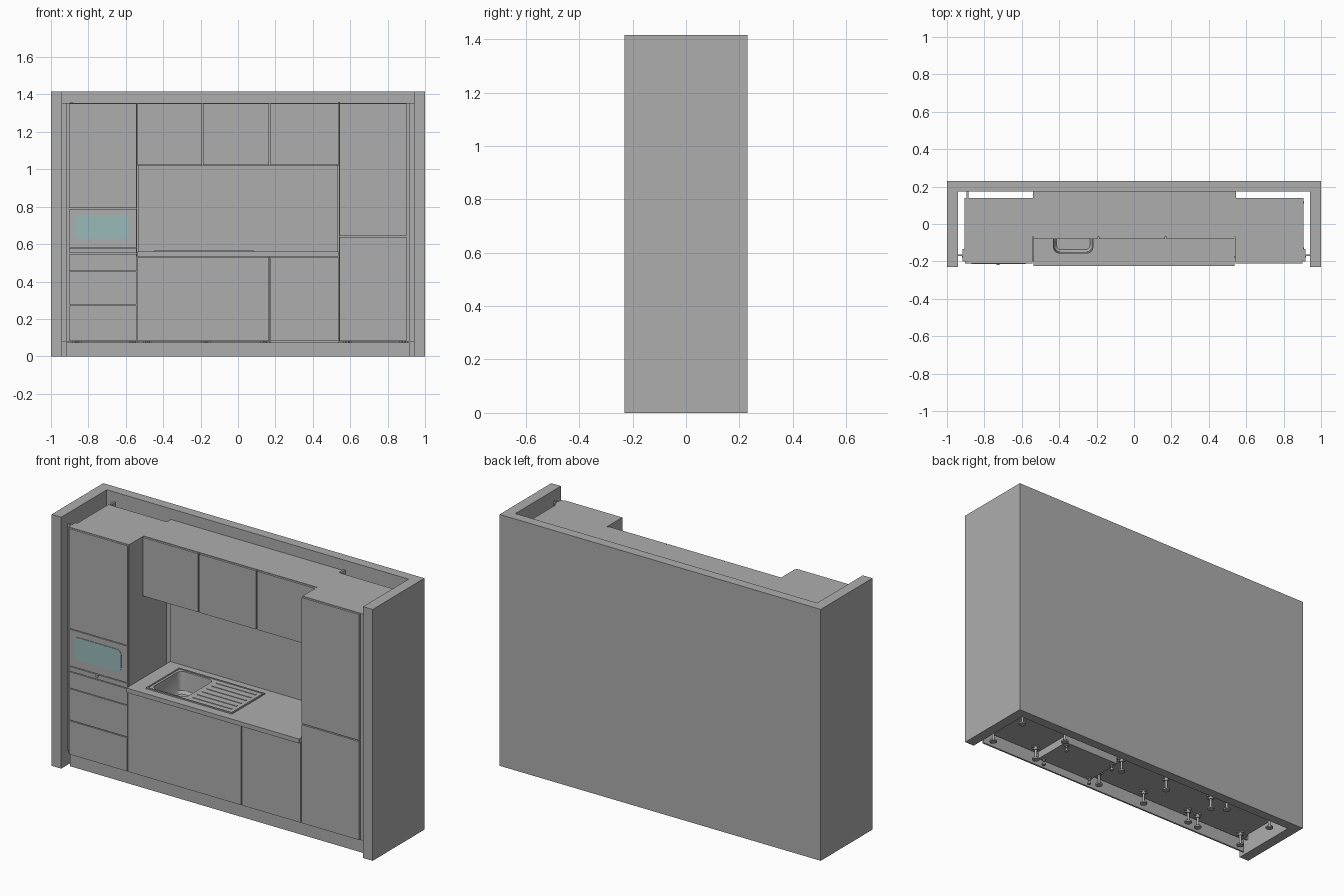
import bpy, bmesh, math

cube = bpy.data.objects.get("Cube")
if cube:
    bpy.data.objects.remove(cube, do_unlink=True)


def material(name, rgb):
    m = bpy.data.materials.new(name)
    m.use_nodes = True
    m.diffuse_color = (*rgb, 1)
    m.node_tree.nodes["Principled BSDF"].inputs["Base Color"].default_value = (*rgb, 1)
    return m


GREY = material("plain grey", (0.42, 0.42, 0.42))
TEAL = material("pale teal glass", (0.32, 0.49, 0.49))


def finish(name, bm, mat=GREY):
    bmesh.ops.recalc_face_normals(bm, faces=bm.faces)
    me = bpy.data.meshes.new(name)
    bm.to_mesh(me)
    bm.free()
    me.materials.append(mat)
    ob = bpy.data.objects.new(name, me)
    bpy.context.collection.objects.link(ob)
    return ob


def add_box(bm, x, y, z):
    v = bmesh.ops.create_cube(bm, size=1)["verts"]
    for p in v:
        p.co = [r[0] if c < 0 else r[1] for c, r in zip(p.co, (x, y, z))]
    return v


def box(name, x, y, z, open_top=False):
    bm = bmesh.new()
    add_box(bm, x, y, z)
    if open_top:
        top = [f for f in bm.faces if all(v.co.z > z[1] - 1e-5 for v in f.verts)]
        bmesh.ops.delete(bm, geom=top, context="FACES")
    return finish(name, bm)


def prism(name, pts, axis, lo, hi, mat=GREY):
    """Extrude an outline along y or z."""
    bm = bmesh.new()
    at = (lambda p: (p[0], lo, p[1])) if axis == "y" else (lambda p: (p[0], p[1], lo))
    face = bm.faces.new([bm.verts.new(at(p)) for p in pts])
    new = bmesh.ops.extrude_face_region(bm, geom=[face])["geom"]
    step = (0, hi - lo, 0) if axis == "y" else (0, 0, hi - lo)
    bmesh.ops.translate(bm, vec=step, verts=[g for g in new if isinstance(g, bmesh.types.BMVert)])
    return finish(name, bm, mat)


def rounded(x, y, r, n=6):
    pts = []
    corners = ((x[1] - r, y[1] - r), (x[0] + r, y[1] - r), (x[0] + r, y[0] + r), (x[1] - r, y[0] + r))
    for q, (cx, cy) in enumerate(corners):
        for i in range(n + 1):
            a = math.pi / 2 * (q + i / n)
            pts.append((cx + r * math.cos(a), cy + r * math.sin(a)))
    return pts


def door(name, x, z, front, gap=0.003):
    return box(name, (x[0] + gap, x[1] - gap), (front, front + 0.012), (z[0] + gap, z[1] - gap))


def cut(ob, cutter):
    mod = ob.modifiers.new("cut", "BOOLEAN")
    mod.object = cutter
    mod.solver = "EXACT"
    bpy.context.view_layer.objects.active = ob
    bpy.ops.object.modifier_apply(modifier=mod.name)


TOP, BASE = 1.355, 0.08
FRONT, UPPER_FRONT, WALL = -0.21, -0.08, 0.175
L, R, OUT = -0.54, 0.54, 0.905
MID, UP_MID = 0.17, -0.19

# Room niche: back wall and two side walls
prism("niche_walls", [(-1, -0.23), (-0.94, -0.23), (-0.94, WALL), (0.94, WALL),
                      (0.94, -0.23), (1, -0.23), (1, 0.23), (-1, 0.23)], "z", 0, 1.415)

# Tall cabinets with fillers to the side walls
for side, x in (("right", (-OUT, L)), ("left", (R, OUT))):
    box(side + "_tall_carcass", x, (FRONT + 0.012, 0.14), (BASE, TOP))
    s = -1 if side == "right" else 1
    edges = sorted((s * OUT, s * (OUT + 0.012)))
    box(side + "_filler_return", edges, (-0.2, -0.135), (BASE, TOP))
    box(side + "_filler_strip", sorted((s * OUT, s * 0.94)), (-0.172, -0.162), (BASE, TOP))

for i, (lo, hi) in enumerate(((BASE, 0.64), (0.64, TOP))):
    door(f"left_tall_door_{i}", (R, OUT), (lo, hi), FRONT)

# Oven column fronts, from the lowest drawer to the tall door
levels = (BASE, 0.275, 0.455, 0.55, 0.58, 0.79, TOP)
names = ("bottom_drawer", "middle_drawer", "top_drawer", "oven_controls", "oven_door", "right_tall_door")
for name, lo, hi in zip(names, levels, levels[1:]):
    door(name, (-OUT, L), (lo, hi), FRONT, 0.003 if name == "bottom_drawer" else 0.002)
prism("oven_window", rounded((-0.87, -0.58), (0.63, 0.755), 0.025), "y", FRONT - 0.003, FRONT + 0.002, TEAL)
prism("oven_knob", rounded((-0.735, -0.72), (0.565, 0.58), 0.007, 4), "y", FRONT - 0.008, FRONT)

# Wall cabinets
box("wall_cabinets", (L, R), (UPPER_FRONT + 0.012, WALL), (1.02, TOP))
for i, x in enumerate(((L, UP_MID), (UP_MID, MID), (MID, R))):
    door(f"wall_cabinet_door_{i}", x, (1.02, TOP), UPPER_FRONT)
for x in (-0.89, 0.54):
    box("hanging_bracket", (x - 0.006, x + 0.006), (0.14, WALL), (TOP - 0.02, TOP + 0.006))
box("splashback", (L + 0.005, R - 0.005), (0.165, WALL), (0.56, 1.02))

# Base cabinet and built-in appliance
box("base_carcass", (L, MID), (FRONT + 0.012, 0.12), (BASE, 0.535), open_top=True)
box("appliance_body", (MID + 0.004, R - 0.004), (-0.165, 0.065), (0.04, 0.53))
door("base_door", (L, MID), (BASE, 0.535), FRONT)
door("appliance_door", (MID, R), (BASE, 0.535), FRONT)
box("plinth", (-0.92, 0.92), (-0.18, -0.17), (0, 0.075))

# Worktop and sink with the bowl cut through
worktop = box("worktop", (L + 0.003, R - 0.003), (-0.225, WALL), (0.535, 0.56))
sink = prism("sink_plate", rounded((-0.45, 0.085), (-0.175, 0.118), 0.012), "z", 0.559, 0.563)
bowl_outline = rounded((-0.43, -0.22), (-0.155, 0.1), 0.03)
cutter = prism("bowl_cutter", bowl_outline, "z", 0.5, 0.6)
cut(worktop, cutter)
cut(sink, cutter)
bpy.data.objects.remove(cutter, do_unlink=True)

bm = bmesh.new()
rings = []
for z, shrink in ((0.563, 1), (0.46, 0.95), (0.445, 0.86)):
    rings.append([bm.verts.new((-0.325 + (x + 0.325) * shrink, -0.0275 + (y + 0.0275) * shrink, z))
                  for x, y in bowl_outline])
n = len(bowl_outline)
for a, b in zip(rings, rings[1:]):
    for i in range(n):
        bm.faces.new((a[i], a[(i + 1) % n], b[(i + 1) % n], b[i]))
bm.faces.new(rings[-1])
bowl = finish("sink_bowl", bm)
bowl.data.flip_normals()

# Sink rim and drainer ribs
bm = bmesh.new()
for x in ((-0.45, -0.443), (0.078, 0.085)):
    add_box(bm, x, (-0.175, 0.118), (0.56, 0.567))
for y in ((-0.175, -0.168), (0.111, 0.118)):
    add_box(bm, (-0.45, 0.085), y, (0.56, 0.567))
finish("sink_rim", bm)
bm = bmesh.new()
for i in range(6):
    y = -0.13 + i * 0.042
    add_box(bm, (-0.19, 0.055), (y - 0.004, y + 0.004), (0.562, 0.566))
finish("drainer_ribs", bm)


# Adjustable legs under the cabinets
def leg(name, x, y, top, size=1.0):
    bm = bmesh.new()
    for r, lo, hi in ((0.02, 0, 0.008), (0.013, 0.008, 0.014), (0.007, 0.01, top), (0.012, top - 0.02, top)):
        v = bmesh.ops.create_cone(bm, cap_ends=True, segments=16, radius1=r * size, radius2=r * size,
                                  depth=hi - lo)["verts"]
        bmesh.ops.translate(bm, vec=(x, y, (lo + hi) / 2), verts=v)
    arm = 0.024 * size
    for ax, ay in ((arm, 0.005), (0.005, arm)):
        add_box(bm, (x - ax, x + ax), (y - ay, y + ay), (top - 0.008, top))
    finish(name, bm)


for x in (-0.86, -0.56, 0.585, 0.885):
    for y in (-0.13, 0.115):
        leg("tall_cabinet_leg", x, y, BASE)
for x in (-0.485, -0.17, 0.145):
    for y in (-0.122, 0.068):
        leg("base_cabinet_leg", x, y, BASE)
for x in (MID + 0.025, R - 0.025):
    for y in (-0.145, 0.045):
        leg("appliance_foot", x, y, 0.04, 0.5)

# Smooth the rounded parts
for ob in bpy.context.collection.objects:
    ob.select_set(ob.type == "MESH" and ("leg" in ob.name or "foot" in ob.name or ob.name == "sink_bowl"))
    if ob.select_get():
        bpy.context.view_layer.objects.active = ob
bpy.ops.object.shade_smooth_by_angle()
